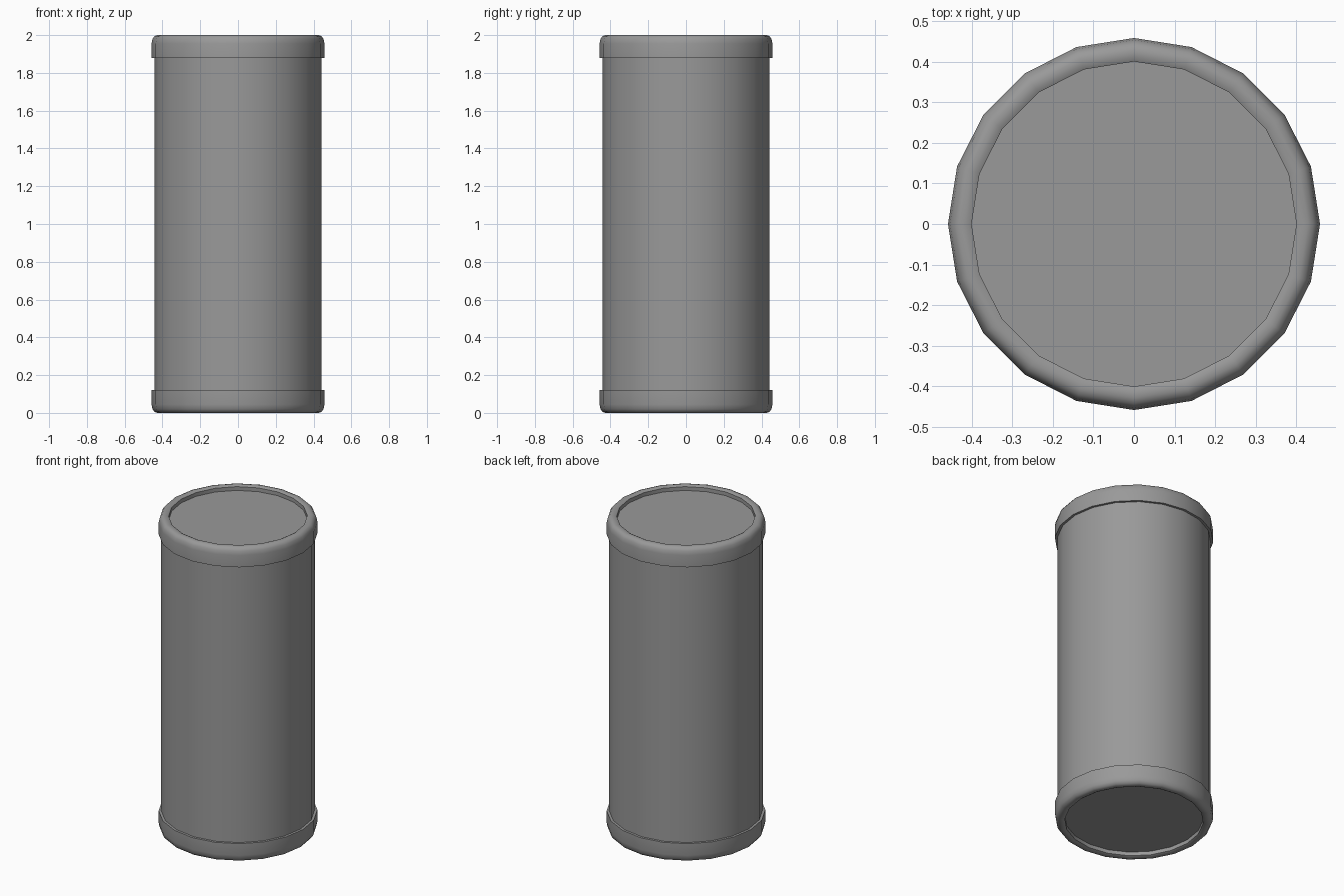
import bpy, bmesh, math
from mathutils import Vector

cube = bpy.data.objects.get("Cube")
if cube:
    bpy.data.objects.remove(cube, do_unlink=True)

SIDES = 20

grey = bpy.data.materials.new("metal grey")
grey.use_nodes = True
colour = (0.32, 0.32, 0.32, 1)
grey.diffuse_color = colour
grey.node_tree.nodes["Principled BSDF"].inputs["Base Color"].default_value = colour


def lathe(name, profile, closed=False):
    """Spin a (radius, height) profile around z; ends on the axis close up."""
    bm = bmesh.new()
    verts = [bm.verts.new((r, 0, z)) for r, z in profile]
    pairs = list(zip(verts, verts[1:] + verts[:1] if closed else verts[1:]))
    edges = [bm.edges.new(p) for p in pairs]
    bmesh.ops.spin(bm, geom=verts + edges, axis=Vector((0, 0, 1)), cent=Vector(),
                   angle=math.tau, steps=SIDES)
    bmesh.ops.remove_doubles(bm, verts=bm.verts, dist=0.0001)
    bmesh.ops.recalc_face_normals(bm, faces=bm.faces)
    mesh = bpy.data.meshes.new(name)
    bm.to_mesh(mesh)
    bm.free()
    mesh.materials.append(grey)
    obj = bpy.data.objects.new(name, mesh)
    bpy.context.collection.objects.link(obj)
    bpy.ops.object.select_all(action="DESELECT")
    obj.select_set(True)
    bpy.context.view_layer.objects.active = obj
    bpy.ops.object.shade_smooth_by_angle(angle=math.radians(35))
    return obj


# Straight can wall
lathe("can_body", [(0, 0.06), (0.443, 0.06), (0.443, 1.94), (0, 1.94)])

# Rounded rim, with its height measured inwards from the end of the can
rim = [(0.43, 0.12), (0.458, 0.12), (0.458, 0.045), (0.453, 0.02),
       (0.442, 0.005), (0.428, 0), (0.412, 0), (0.40, 0.006), (0.40, 0.04), (0.40, 0.08)]
# Recessed end panel
panel = [(0, 0.03), (0.405, 0.03), (0.405, 0.07), (0, 0.07)]

for end, height in (("bottom", lambda d: d), ("top", lambda d: 2 - d)):
    lathe(end + "_rim", [(r, height(d)) for r, d in rim], closed=True)
    lathe(end + "_panel", [(r, height(d)) for r, d in panel])
